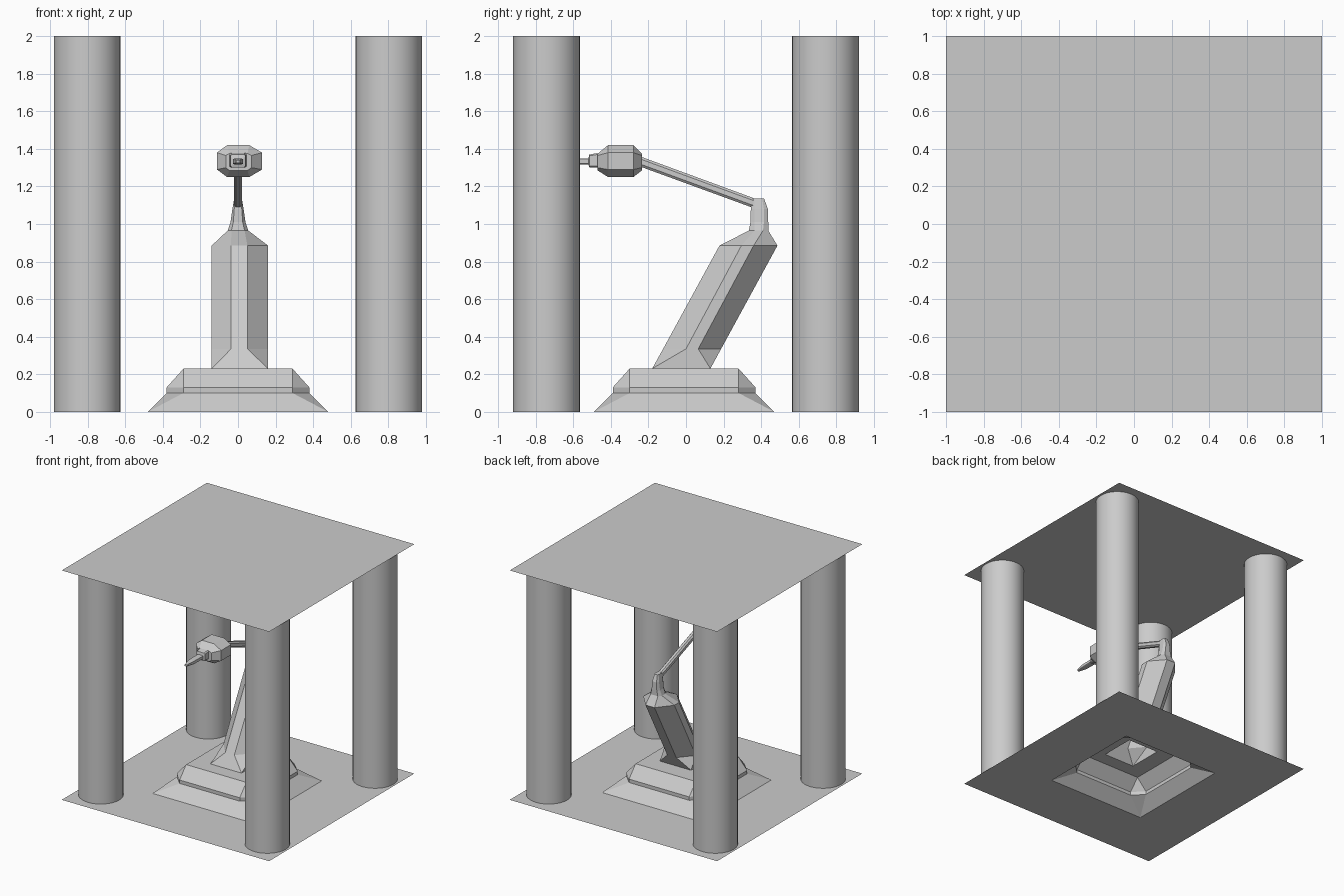
import bpy, bmesh

if "Cube" in bpy.data.objects:
    bpy.data.objects.remove(bpy.data.objects["Cube"])


def octagon(u0, u1, v0, v1, fu=None, fv=None):
    """Counter-clockwise chamfered rectangle; fu/fv are the flat spans (None = square corners)."""
    a, b = fu or (u0, u1)
    c, d = fv or (v0, v1)
    return [(a, v0), (b, v0), (u1, c), (u1, d), (b, v1), (a, v1), (u0, d), (u0, c)]


def loft(name, rings, axis='Z', cap_start=False, cap_end=False):
    """Skin (position, outline) rings along an axis; collapsed corners merge to triangles."""
    bm = bmesh.new()
    loops = []
    for t, pts in rings:
        loops.append([bm.verts.new((u, v, t) if axis == 'Z' else (u, t, v)) for u, v in pts])
    for a, b in zip(loops, loops[1:]):
        for i in range(8):
            j = (i + 1) % 8
            bm.faces.new((a[i], a[j], b[j], b[i]))
    if cap_start:
        bm.faces.new(loops[0][::-1])
    if cap_end:
        bm.faces.new(loops[-1])
    bmesh.ops.remove_doubles(bm, verts=bm.verts[:], dist=1e-4)
    me = bpy.data.meshes.new(name)
    bm.to_mesh(me)
    bm.free()
    ob = bpy.data.objects.new(name, me)
    bpy.context.collection.objects.link(ob)
    return ob


def centred(hu, z0, z1, f=0.5):
    """Octagon centred on x = 0 for the parts running along y."""
    m, h = (z0 + z1) / 2, (z1 - z0) / 2 * f
    return octagon(-hu, hu, z0, z1, (-hu * f, hu * f), (m - h, m + h))


# floor with an opening under the hollow pedestal, and the ceiling
foot = octagon(-.48, .48, -.49, .47)
loft("floor", [(0, octagon(-1, 1, -1, 1)), (0, foot)])
bpy.ops.mesh.primitive_plane_add(size=2, location=(0, 0, 2))
bpy.context.object.name = "ceiling"

# pedestal shell: flared skirt, chamfered step, top with socket
step = octagon(-.38, .38, -.39, .37, (-.29, .29), (-.30, .28))
socket = octagon(-.14, .16, -.18, .13)
loft("pedestal", [(0, foot), (.10, step), (.13, step),
                  (.23, octagon(-.29, .29, -.30, .28)), (.23, socket)])

# leaning lower arm narrowing into the elbow
flat = (-.037, .05)
loft("lower_arm", [
    (.23, socket),
    (.335, octagon(-.14, .16, -.122, .187, flat, (0, .065))),
    (.885, octagon(-.14, .16, .178, .487, flat, (.295, .36))),
    (.965, octagon(-.055, .055, .335, .438, (-.035, .035), (.365, .41))),
    (1.01, octagon(-.04, .04, .343, .438, (-.025, .025), (.365, .415))),
    (1.08, octagon(-.03, .03, .345, .436, (-.02, .02), (.365, .415))),
    (1.137, octagon(-.02, .02, .352, .415, (-.014, .014), (.365, .405))),
], cap_end=True)

# forearm beam
loft("forearm", [(.36, centred(.022, 1.085, 1.138)), (-.25, centred(.022, 1.308, 1.362))],
     'Y', cap_start=True)

# faceted head with nose block and nozzle
body = octagon(-.112, .128, 1.25, 1.42, (-.058, .06), (1.29, 1.38))
end = octagon(-.065, .072, 1.285, 1.375, (-.045, .05), (1.30, 1.365))
loft("head", [
    (-.235, end), (-.28, body), (-.415, body), (-.47, end),
    (-.47, centred(.045, 1.3, 1.378, .8)), (-.515, centred(.04, 1.302, 1.37, .8)),
    (-.52, centred(.027, 1.318, 1.348, .8)), (-.64, centred(.024, 1.318, 1.348, .8)),
    (-.72, centred(.01, 1.325, 1.34, .8)),
], 'Y', cap_start=True, cap_end=True)

# four corner columns
for x in (-.803, .803):
    for y in (-.742, .742):
        bpy.ops.mesh.primitive_cylinder_add(vertices=32, radius=.178, depth=2,
                                            end_fill_type='NOTHING', location=(x, y, 1))
        col = bpy.context.object
        col.name = ("front" if y < 0 else "back") + ("_left" if x < 0 else "_right") + "_column"
        bpy.ops.object.shade_smooth_by_angle()
